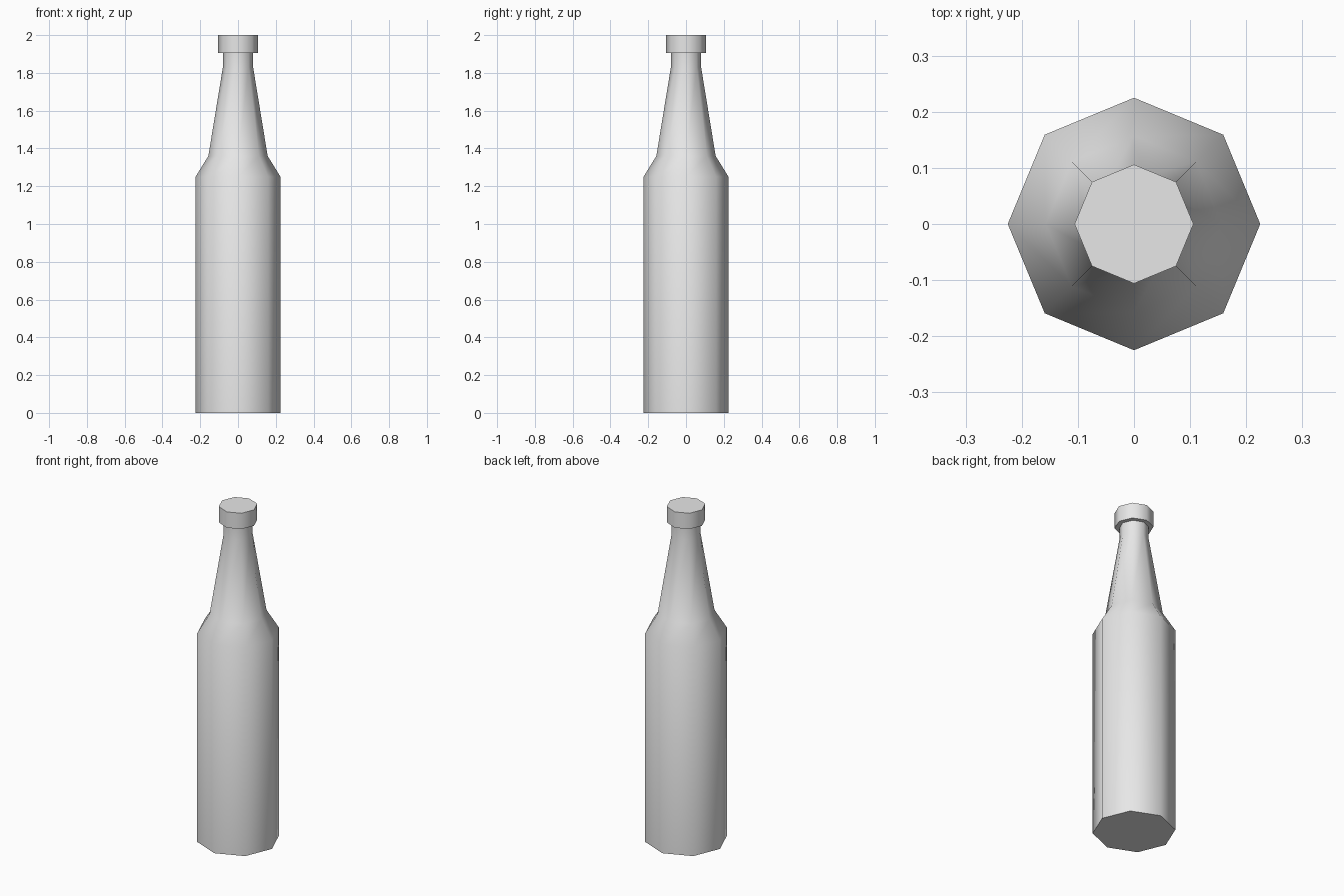
import bpy
from math import cos, sin, pi, radians

SIDES = 8

default = bpy.data.objects.get("Cube")
if default:
    bpy.data.objects.remove(default, do_unlink=True)

# Single grey material
grey = bpy.data.materials.new("light_grey")
grey.use_nodes = True
colour = (0.8, 0.8, 0.8, 1)
grey.diffuse_color = colour
grey.node_tree.nodes["Principled BSDF"].inputs["Base Color"].default_value = colour


def lathe(name, profile):
    """Turn a (radius, height) profile into a closed eight-sided solid."""
    verts = [(r * cos(2 * pi * i / SIDES), r * sin(2 * pi * i / SIDES), z)
             for r, z in profile for i in range(SIDES)]
    faces = []
    for ring in range(len(profile) - 1):
        low, high = ring * SIDES, (ring + 1) * SIDES
        for i in range(SIDES):
            j = (i + 1) % SIDES
            faces.append((low + i, low + j, high + j, high + i))
    faces.append(tuple(reversed(range(SIDES))))
    faces.append(tuple(range(len(verts) - SIDES, len(verts))))
    mesh = bpy.data.meshes.new(name)
    mesh.from_pydata(verts, [], faces)
    mesh.materials.append(grey)
    obj = bpy.data.objects.new(name, mesh)
    bpy.context.collection.objects.link(obj)
    bpy.ops.object.select_all(action='DESELECT')
    obj.select_set(True)
    bpy.context.view_layer.objects.active = obj
    bpy.ops.object.shade_smooth_by_angle(angle=radians(60))
    return obj


# Body, shoulder and tapering neck
lathe("bottle", [(0.225, 0), (0.225, 1.25), (0.157, 1.36),
                 (0.08, 1.83), (0.08, 1.905)])

# Cap on the neck
lathe("cap", [(0.106, 1.905), (0.106, 2.0)])
